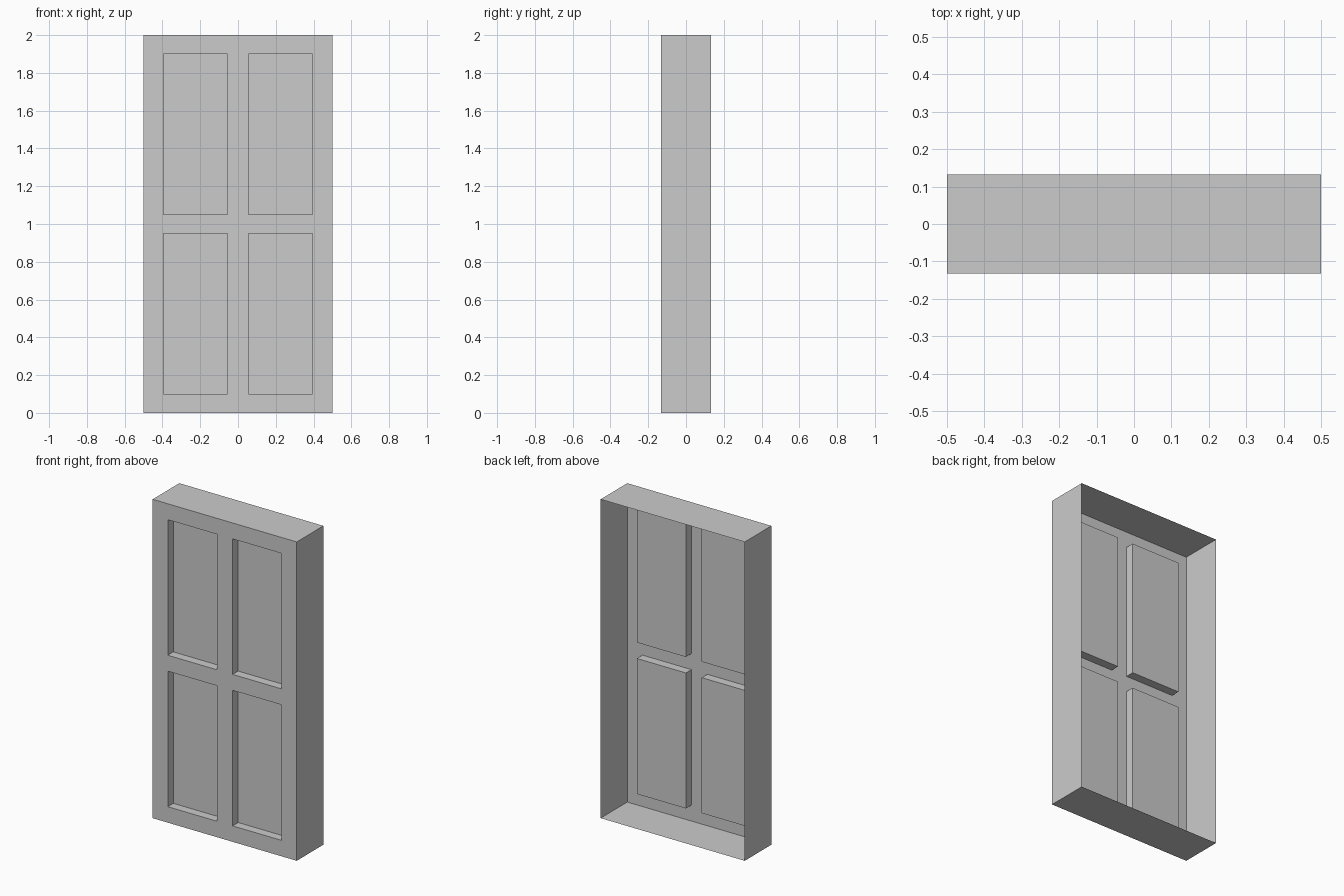
import bpy, bmesh
from mathutils import Vector

if "Cube" in bpy.data.objects:
    bpy.data.objects.remove(bpy.data.objects["Cube"])

HALF_DEPTH = 0.132
RECESS = 0.055
XS = [-0.5, -0.395, -0.055, 0.055, 0.395, 0.5]
ZS = [0.0, 0.10, 0.95, 1.05, 1.90, 2.0]

bm = bmesh.new()

# Front sheet: a grid whose odd cells are the four panels
grid = [[bm.verts.new((x, -HALF_DEPTH, z)) for z in ZS] for x in XS]
panels = []
for i in range(5):
    for j in range(5):
        face = bm.faces.new((grid[i][j], grid[i + 1][j],
                             grid[i + 1][j + 1], grid[i][j + 1]))
        if i % 2 and j % 2:
            panels.append(face)

# Outer rim walls: extrude the border backwards, leaving the back open
border = [e for e in bm.edges if e.is_boundary]
rim = bmesh.ops.extrude_edge_only(bm, edges=border)["geom"]
bmesh.ops.translate(bm, vec=Vector((0, 2 * HALF_DEPTH, 0)),
                    verts=[g for g in rim if isinstance(g, bmesh.types.BMVert)])

# Recessed panels pushed inward
pushed = bmesh.ops.extrude_discrete_faces(bm, faces=panels)["faces"]
bmesh.ops.translate(bm, vec=Vector((0, RECESS, 0)),
                    verts=list({v for f in pushed for v in f.verts}))

# Merge coplanar cells into clean flat faces
bmesh.ops.recalc_face_normals(bm, faces=bm.faces[:])
front = min(bm.faces, key=lambda f: f.calc_center_median().y)
if front.normal.y > 0:
    bmesh.ops.reverse_faces(bm, faces=bm.faces[:])

mesh = bpy.data.meshes.new("panelled_door")
bm.to_mesh(mesh)
bm.free()
door = bpy.data.objects.new("panelled_door", mesh)
bpy.context.collection.objects.link(door)
